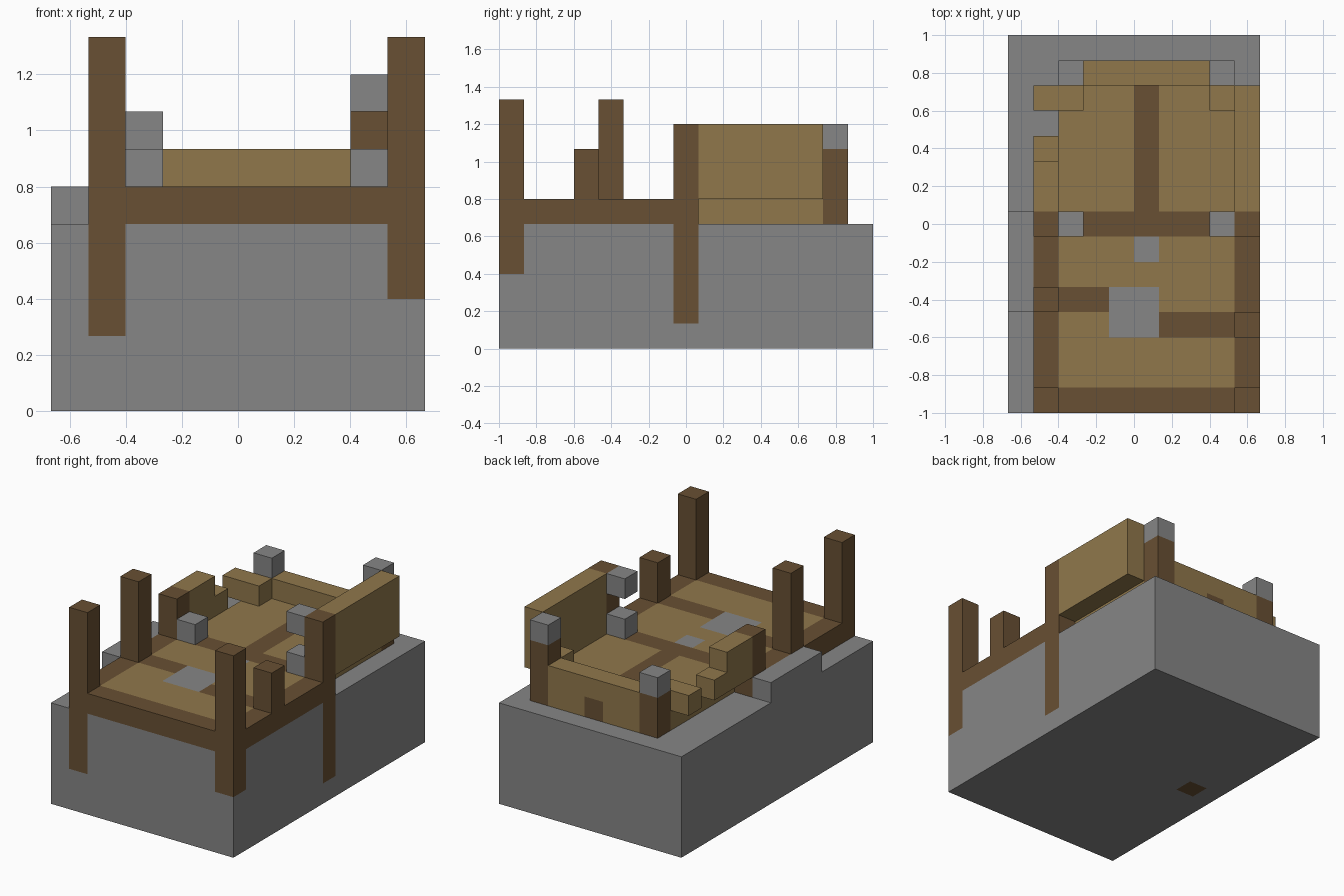
import bpy, bmesh
from mathutils import Vector

cube = bpy.data.objects.get("Cube")
if cube:
    bpy.data.objects.remove(cube, do_unlink=True)

UNIT = 2 / 15                       # edge of one block
ORIGIN = Vector((-5, -7.5, 0))      # grid corner, in blocks


def material(name, rgb):
    m = bpy.data.materials.new(name)
    m.use_nodes = True
    m.diffuse_color = (*rgb, 1)
    m.node_tree.nodes["Principled BSDF"].inputs["Base Color"].default_value = (*rgb, 1)
    return m


STONE = material("grey stone", (0.24, 0.24, 0.24))
LOG = material("dark timber", (0.14, 0.08, 0.033))
PLANK = material("light planks", (0.28, 0.187, 0.071))

cells = {}     # block position -> part name
parts = {}     # part name -> material


def part(name, mat, x, y, z):
    """Fill a box of blocks (inclusive start, exclusive end); later parts replace earlier ones."""
    parts[name] = mat
    for i in range(*x):
        for j in range(*y):
            for k in range(*z):
                cells[i, j, k] = name


# Stone foundation and its raised left ledge
part("foundation", STONE, (0, 10), (0, 15), (0, 5))
part("stone_ledge", STONE, (0, 1), (4, 8), (5, 6))

# Timber frame with plank floors let into it
part("floor_frame", LOG, (1, 10), (0, 8), (5, 6))
part("porch_floor", PLANK, (2, 9), (1, 7), (5, 6))
part("room_floor", PLANK, (2, 9), (8, 13), (5, 6))
part("porch_beam_right", LOG, (2, 4), (4, 5), (5, 6))
part("porch_beam_left", LOG, (6, 9), (3, 4), (5, 6))
part("hearth_slab", STONE, (4, 6), (3, 5), (5, 6))
part("door_step", STONE, (5, 6), (6, 7), (5, 6))

# Walls of the back room
part("back_wall", PLANK, (3, 8), (13, 14), (5, 7))
part("left_wall", PLANK, (9, 10), (8, 13), (6, 9))
part("right_wall", PLANK, (1, 2), (8, 10), (6, 8))
part("right_wall_low", PLANK, (1, 2), (10, 11), (6, 7))
part("right_corner_wall", PLANK, (1, 3), (12, 13), (6, 7))
part("left_corner_wall", PLANK, (8, 9), (12, 13), (6, 7))
part("room_beam", LOG, (5, 6), (8, 14), (5, 6))

# Timber posts: column, row, bottom, top
for name, i, j, low, high in (
        ("front_post_right", 1, 0, 2, 10), ("front_post_left", 9, 0, 3, 10),
        ("porch_post_right", 1, 4, 5, 10), ("porch_post_left", 9, 3, 5, 8),
        ("middle_post_right", 1, 7, 0, 8), ("middle_post_left", 9, 7, 1, 9),
        ("back_post_right", 2, 13, 5, 7), ("back_post_left", 8, 13, 5, 8)):
    part(name, LOG, (i, i + 1), (j, j + 1), (low, high))

# Single stone blocks: post caps and remains of the inner wall
for name, i, j, k in (
        ("back_cap_right", 2, 13, 7), ("back_cap_left", 8, 13, 8),
        ("inner_stone_right", 2, 7, 6), ("inner_stone_left", 8, 7, 6),
        ("inner_stone_left_top", 8, 7, 8)):
    part(name, STONE, (i, i + 1), (j, j + 1), (k, k + 1))


def build(name, mat):
    """Make one part from the exposed block faces, merging flat areas."""
    bm = bmesh.new()
    for cell in [c for c, owner in cells.items() if owner == name]:
        centre = Vector(cell) + Vector((0.5, 0.5, 0.5))
        for axis in range(3):
            for sign in (-1, 1):
                n = Vector((0, 0, 0))
                n[axis] = sign
                if tuple(c + int(d) for c, d in zip(cell, n)) in cells:
                    continue
                u = Vector((0, 0, 0))
                u[(axis + 1) % 3] = 1
                v = n.cross(u)
                ring = [centre + (n + a * u + b * v) / 2
                        for a, b in ((-1, -1), (1, -1), (1, 1), (-1, 1))]
                bm.faces.new([bm.verts.new((p + ORIGIN) * UNIT) for p in ring])
    bmesh.ops.remove_doubles(bm, verts=bm.verts, dist=0.001)
    bmesh.ops.dissolve_limit(bm, angle_limit=0.02, verts=bm.verts, edges=bm.edges)
    mesh = bpy.data.meshes.new(name)
    bm.to_mesh(mesh)
    bm.free()
    mesh.materials.append(mat)
    bpy.context.collection.objects.link(bpy.data.objects.new(name, mesh))


for part_name, part_material in parts.items():
    build(part_name, part_material)
